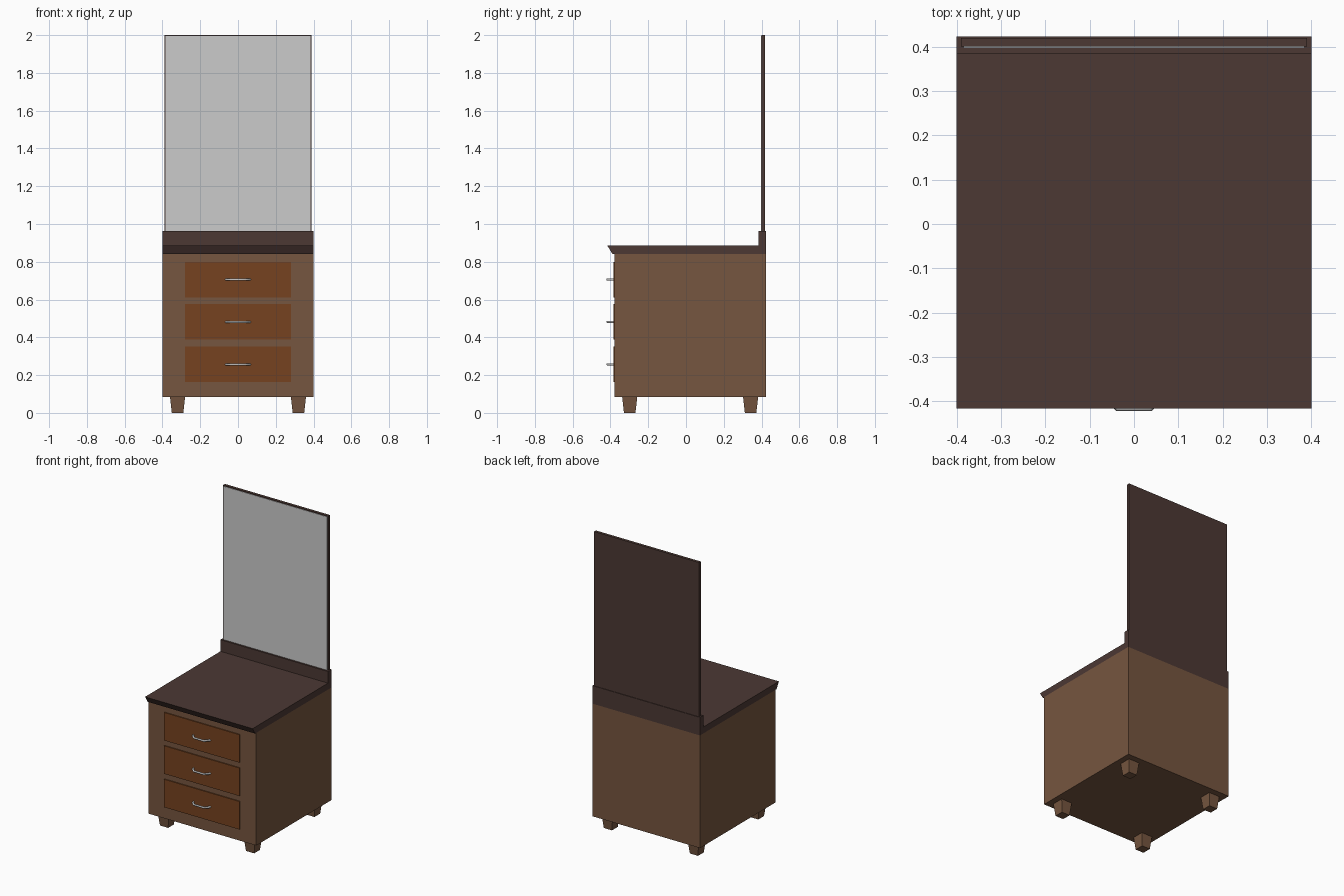
import bpy, bmesh
from mathutils import Vector

if "Cube" in bpy.data.objects:
    bpy.data.objects.remove(bpy.data.objects["Cube"])


def material(name, rgb):
    m = bpy.data.materials.new(name)
    m.diffuse_color = (*rgb, 1)
    m.use_nodes = True
    m.node_tree.nodes["Principled BSDF"].inputs["Base Color"].default_value = m.diffuse_color
    return m


WOOD = material("brown_wood", (0.18, 0.092, 0.05))
DRAWER = material("red_wood", (0.18, 0.055, 0.014))
DARK = material("dark_wood", (0.072, 0.04, 0.034))


def finish(name, bm, mat=None):
    bmesh.ops.recalc_face_normals(bm, faces=bm.faces)
    me = bpy.data.meshes.new(name)
    bm.to_mesh(me)
    bm.free()
    ob = bpy.data.objects.new(name, me)
    bpy.context.collection.objects.link(ob)
    if mat:
        me.materials.append(mat)
    return ob


def box(name, lo, hi, mat=None, taper=1.0):
    """Box between two corners; taper scales the bottom face."""
    lo, hi = Vector(lo), Vector(hi)
    c, s = (lo + hi) / 2, hi - lo
    bm = bmesh.new()
    bmesh.ops.create_cube(bm, size=1)
    for v in bm.verts:
        k = taper if v.co.z < 0 else 1
        v.co = Vector((v.co.x * s.x * k, v.co.y * s.y * k, v.co.z * s.z)) + c
    return finish(name, bm, mat)


def extrude_x(name, profile, half, mat):
    """Extrude a (y, z) profile across the width."""
    bm = bmesh.new()
    f = bm.faces.new([bm.verts.new((-half, y, z)) for y, z in profile])
    r = bmesh.ops.extrude_face_region(bm, geom=[f])
    bmesh.ops.translate(bm, vec=(2 * half, 0, 0),
                        verts=[g for g in r["geom"] if isinstance(g, bmesh.types.BMVert)])
    return finish(name, bm, mat)


def handle(name, z):
    """Bent bar pull swept along a trapezoid path."""
    cu = bpy.data.curves.new(name, "CURVE")
    cu.dimensions = "3D"
    cu.bevel_depth = 0.0065
    cu.bevel_resolution = 1
    cu.use_fill_caps = True
    path = [(-0.064, -0.38), (-0.058, -0.395), (-0.037, -0.416),
            (0.037, -0.416), (0.058, -0.395), (0.064, -0.38)]
    sp = cu.splines.new("POLY")
    sp.points.add(len(path) - 1)
    for p, (x, y) in zip(sp.points, path):
        p.co = (x, y, z, 1)
    ob = bpy.data.objects.new(name, cu)
    bpy.context.collection.objects.link(ob)


# Cabinet body
box("cabinet", (-0.4, -0.378, 0.085), (0.4, 0.423, 0.842), WOOD)

# Counter with undercut front edge and raised back ledge
extrude_x("counter_top", [(-0.39, 0.842), (0.423, 0.842), (0.423, 0.963),
                          (0.385, 0.963), (0.385, 0.885), (-0.416, 0.885)], 0.4, DARK)

# Mirror panel and glass
box("mirror_backing", (-0.39, 0.4, 0.95), (0.39, 0.419, 2.0), DARK)
box("mirror_glass", (-0.385, 0.397, 0.95), (0.385, 0.402, 1.994))

# Drawers with handles
for i, z in enumerate((0.257, 0.482, 0.706)):
    box(f"drawer_{i + 1}", (-0.28, -0.385, z - 0.094), (0.28, -0.37, z + 0.094), DRAWER)
    handle(f"drawer_handle_{i + 1}", z)

# Tapered feet
for side, x in (("left", -0.32), ("right", 0.32)):
    for end, y in (("front", -0.298), ("back", 0.342)):
        box(f"{end}_{side}_foot", (x - 0.04, y - 0.04, 0), (x + 0.04, y + 0.04, 0.086),
            WOOD, taper=0.76)
